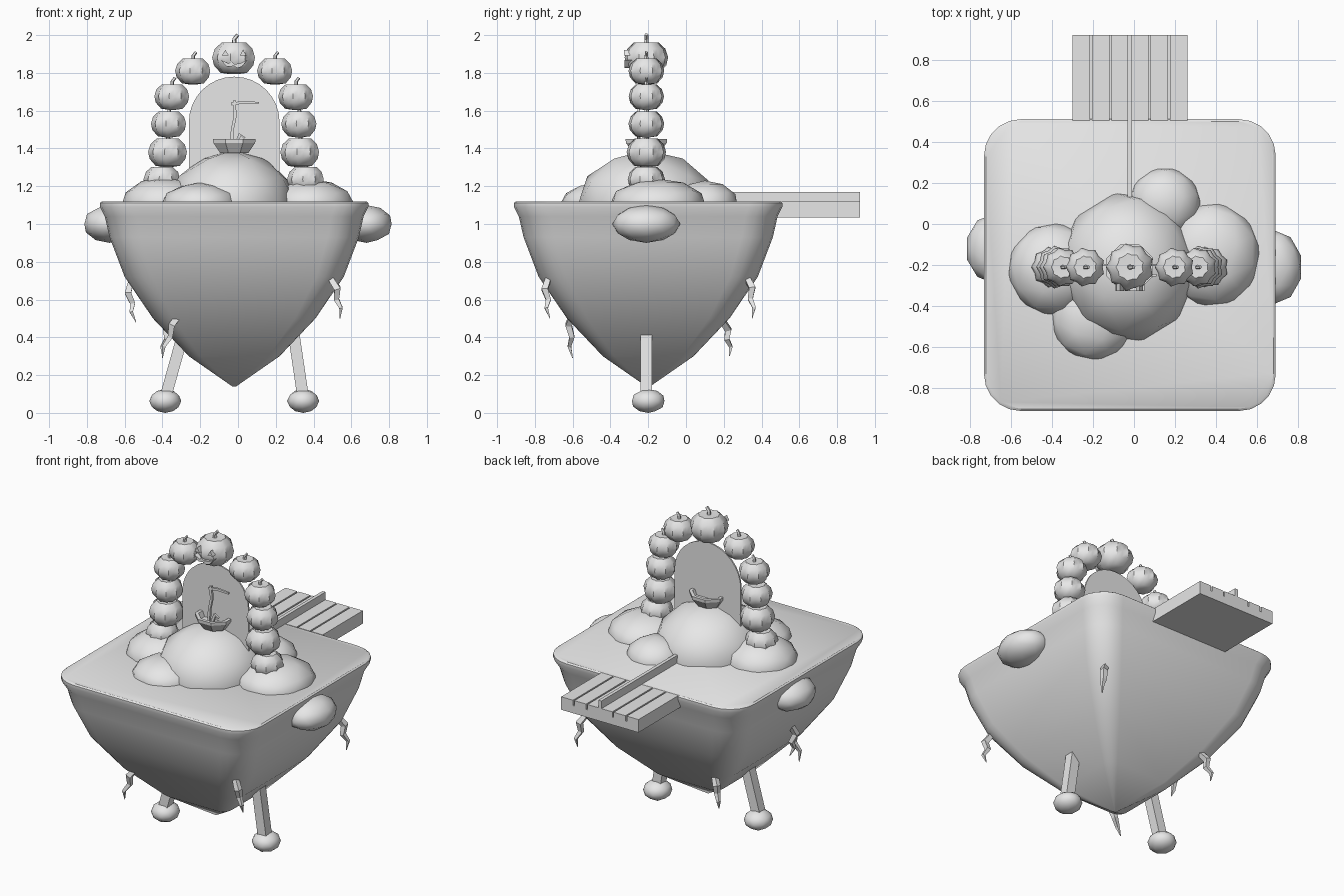
import bpy, bmesh, math
from mathutils import Vector, Matrix

if "Cube" in bpy.data.objects:
    bpy.data.objects.remove(bpy.data.objects["Cube"])

grey = bpy.data.materials.new("light_grey")
grey.use_nodes = True
grey.diffuse_color = (0.8, 0.8, 0.8, 1)
grey.node_tree.nodes["Principled BSDF"].inputs["Base Color"].default_value = (0.8, 0.8, 0.8, 1)

CX, CY = -0.02, -0.2   # centre of the island
TOP = 1.12             # ground level


def finish(name, bm, angle=None):
    bmesh.ops.recalc_face_normals(bm, faces=bm.faces)
    mesh = bpy.data.meshes.new(name)
    bm.to_mesh(mesh)
    bm.free()
    mesh.materials.append(grey)
    obj = bpy.data.objects.new(name, mesh)
    bpy.context.collection.objects.link(obj)
    if angle:
        bpy.ops.object.select_all(action='DESELECT')
        obj.select_set(True)
        bpy.context.view_layer.objects.active = obj
        bpy.ops.object.shade_smooth_by_angle(angle=math.radians(angle))
    return obj


def loft(name, rings, angle=None):
    """Skin a stack of equal-length rings and cap both ends."""
    bm = bmesh.new()
    loops = [[bm.verts.new(p) for p in ring] for ring in rings]
    n = len(loops[0])
    for a, b in zip(loops, loops[1:]):
        for i in range(n):
            j = (i + 1) % n
            bm.faces.new((a[i], a[j], b[j], b[i]))
    bm.faces.new(loops[0])
    bm.faces.new(loops[-1])
    return finish(name, bm, angle)


def tube(name, pts, radii, sides=5, angle=None):
    """Tapered tube along a bent path."""
    pts = [Vector(p) for p in pts]
    rings = []
    for i, (p, r) in enumerate(zip(pts, radii)):
        t = (pts[min(i + 1, len(pts) - 1)] - pts[max(i - 1, 0)]).normalized()
        a = t.cross(Vector((0, 1, 0))).normalized()
        b = t.cross(a)
        angles = [math.pi / 4 + math.tau * k / sides for k in range(sides)]
        rings.append([p + r * (math.cos(q) * a + math.sin(q) * b) for q in angles])
    return loft(name, rings, angle)


def prism(name, outline, y0, y1):
    """Extrude an x-z outline between two depths."""
    return loft(name, [[(x, y, z) for x, z in outline] for y in (y0, y1)])


def box(name, x0, x1, y0, y1, z0, z1):
    return prism(name, [(x0, z0), (x1, z0), (x1, z1), (x0, z1)], y0, y1)


def rock(name, centre, size, turn=0.0):
    bm = bmesh.new()
    bmesh.ops.create_icosphere(bm, subdivisions=2, radius=1)
    bm.transform(Matrix.Translation(centre) @ Matrix.Diagonal((*size, 1)) @ Matrix.Rotation(turn, 4, 'Z'))
    return finish(name, bm, 80)


def rounded_square(half, radius, z, steps=5):
    ring = []
    for q in range(4):
        mid = math.pi / 4 + q * math.pi / 2
        sx, sy = math.copysign(1, math.cos(mid)), math.copysign(1, math.sin(mid))
        for s in range(steps + 1):
            a = (q + s / steps) * math.pi / 2
            ring.append((CX + sx * (half - radius) + radius * math.cos(a),
                         CY + sy * (half - radius) + radius * math.sin(a), z))
    return ring


# Floating island with a thin rim and a pointed underside
hull = [(0.7, TOP), (0.71, 1.112), (0.71, 1.09), (0.685, 1.04), (0.66, 0.93), (0.58, 0.72),
        (0.43, 0.5), (0.24, 0.3), (0.01, 0.14)]
loft("island", [rounded_square(h, h * 0.25, z) for h, z in hull], 35)

# Mounds on the ground and boulders stuck in the sides
rock("main_mound", (-0.03, -0.21, 1.1), (0.34, 0.37, 0.29), 0.2)
rock("left_mound", (-0.39, -0.22, 1.1), (0.23, 0.23, 0.15), 0.5)
rock("front_mound", (-0.2, -0.46, 1.1), (0.21, 0.21, 0.12), 0.1)
rock("back_mound", (0.15, 0.1, 1.1), (0.18, 0.18, 0.13), 0.3)
rock("right_mound", (0.38, -0.15, 1.1), (0.24, 0.26, 0.14), 0.4)
rock("left_boulder", (-0.68, -0.12, 1.0), (0.14, 0.17, 0.1))
rock("right_boulder", (0.68, -0.21, 1.0), (0.14, 0.18, 0.1))


# Pumpkins with lobes and a bent stem
def pumpkin(name, x, z, r, y=-0.21, lobes=9):
    profile = [(0.22, -0.74), (0.62, -0.68), (0.92, -0.34), (1, 0.02),
               (0.88, 0.4), (0.58, 0.68), (0.2, 0.66)]
    rings = []
    for pr, pz in profile:
        ring = []
        for k in range(2 * lobes):
            a = math.pi * k / lobes
            q = r * pr * (1 if k % 2 else 0.88)
            ring.append((x + q * math.cos(a), y + q * math.sin(a), z + r * pz))
        rings.append(ring)
    loft(name, rings, 50)
    tube(name + "_stem", [(x, y, z + 0.6 * r), (x, y, z + 0.85 * r), (x + 0.16 * r, y, z + 1.05 * r)],
         [0.12 * r, 0.1 * r, 0.09 * r])


arch = [(0.38, 1.235, 0.1), (0.35, 1.38, 0.106), (0.345, 1.53, 0.096),
        (0.328, 1.675, 0.095), (0.217, 1.81, 0.096)]
for side, label in ((-1, "left"), (1, "right")):
    for i, (dx, z, r) in enumerate(arch):
        pumpkin(f"{label}_pumpkin_{i + 1}", CX + side * dx, z, r)
pumpkin("top_pumpkin", CX, 1.88, 0.117)

# Carved face on the top pumpkin
for s, label in ((-1, "left"), (1, "right")):
    ex = CX + s * 0.047
    prism(label + "_eye", [(ex - 0.018, 1.892), (ex + 0.018, 1.892), (ex, 1.922)], -0.327, -0.29)
smile = [(-0.07, 1.868), (-0.03, 1.85), (-0.015, 1.862), (0, 1.847), (0.03, 1.85), (0.07, 1.868),
         (0.04, 1.833), (0.015, 1.825), (0, 1.836), (-0.04, 1.833)]
prism("mouth", [(CX + x, z) for x, z in smile], -0.325, -0.28)

# Portal panel inside the arch
curve = [(CX + 0.24 * math.cos(a), 1.54 + 0.24 * math.sin(a))
         for a in (math.pi * k / 16 for k in range(17))]
prism("portal_panel", [(CX + 0.24, TOP)] + curve + [(CX - 0.24, TOP)], -0.205, -0.195)


# Little round boat with a lantern staff
def octagon(rx, ry, z):
    angles = [math.pi / 8 + k * math.pi / 4 for k in range(8)]
    return [(CX + rx * math.cos(a), -0.21 + ry * math.sin(a), z) for a in angles]


loft("boat", [octagon(0.08, 0.075, 1.375), octagon(0.12, 0.117, 1.43), octagon(0.122, 0.119, 1.45),
              octagon(0.1, 0.097, 1.45), octagon(0.085, 0.08, 1.415)])
tube("staff", [(-0.035, -0.25, 1.4), (-0.03, -0.25, 1.5), (-0.015, -0.25, 1.57), (-0.02, -0.25, 1.655)],
     [0.012, 0.011, 0.011, 0.011], 4)
tube("staff_arm", [(-0.035, -0.25, 1.635), (0.03, -0.25, 1.645), (0.11, -0.25, 1.64)],
     [0.01, 0.01, 0.008], 4)
tube("boat_hook", [(-0.01, -0.25, 1.42), (0.01, -0.25, 1.475), (0.035, -0.25, 1.455)],
     [0.012, 0.012, 0.008], 4)

# Plank bridge at the back with a centre rail
box("bridge_base", -0.3, 0.26, 0.45, 0.92, 1.035, 1.085)
gaps = [-0.305, -0.21, -0.115, -0.02, 0.075, 0.17, 0.265]
for i, (a, b) in enumerate(zip(gaps, gaps[1:])):
    box(f"bridge_plank_{i + 1}", a + 0.005, b - 0.005, 0.505, 0.92, 1.085, TOP)
box("bridge_rail", -0.032, -0.01, 0.13, 0.92, 1.085, 1.17)

# Legs and round feet
for label, top, foot in (("left", -0.29, -0.385), ("right", 0.295, 0.345)):
    tube(label + "_leg", [(top, CY - 0.01, 0.42), (foot, CY - 0.01, 0.08)], [0.043, 0.043], 4)
    rock(label + "_foot", (foot, CY, 0.063), (0.085, 0.09, 0.063), 0.3)

# Zigzag roots hanging from the underside: start point and drop direction
roots = [((-0.32, -0.62, 0.54), (-0.08, 0.02, -0.25)), ((-0.59, -0.3, 0.7), (0.05, 0.0, -0.22)),
         ((0.51, -0.75, 0.72), (0.03, 0.03, -0.22)), ((0.51, 0.34, 0.73), (0.03, 0.01, -0.23)),
         ((-0.36, 0.21, 0.5), (-0.04, 0.02, -0.2))]
for i, (start, drop) in enumerate(roots):
    p, d = Vector(start), Vector(drop)
    sway = Vector((math.copysign(0.025, p.x), math.copysign(0.025, p.y - CY), 0))
    path = [p - sway, p + d * 0.3 + sway * 0.3, p + d * 0.55 - sway * 0.2, p + d * 0.75 + sway * 0.5, p + d]
    tube(f"root_{i + 1}", path, [0.02, 0.024, 0.019, 0.013, 0.002], 4)
